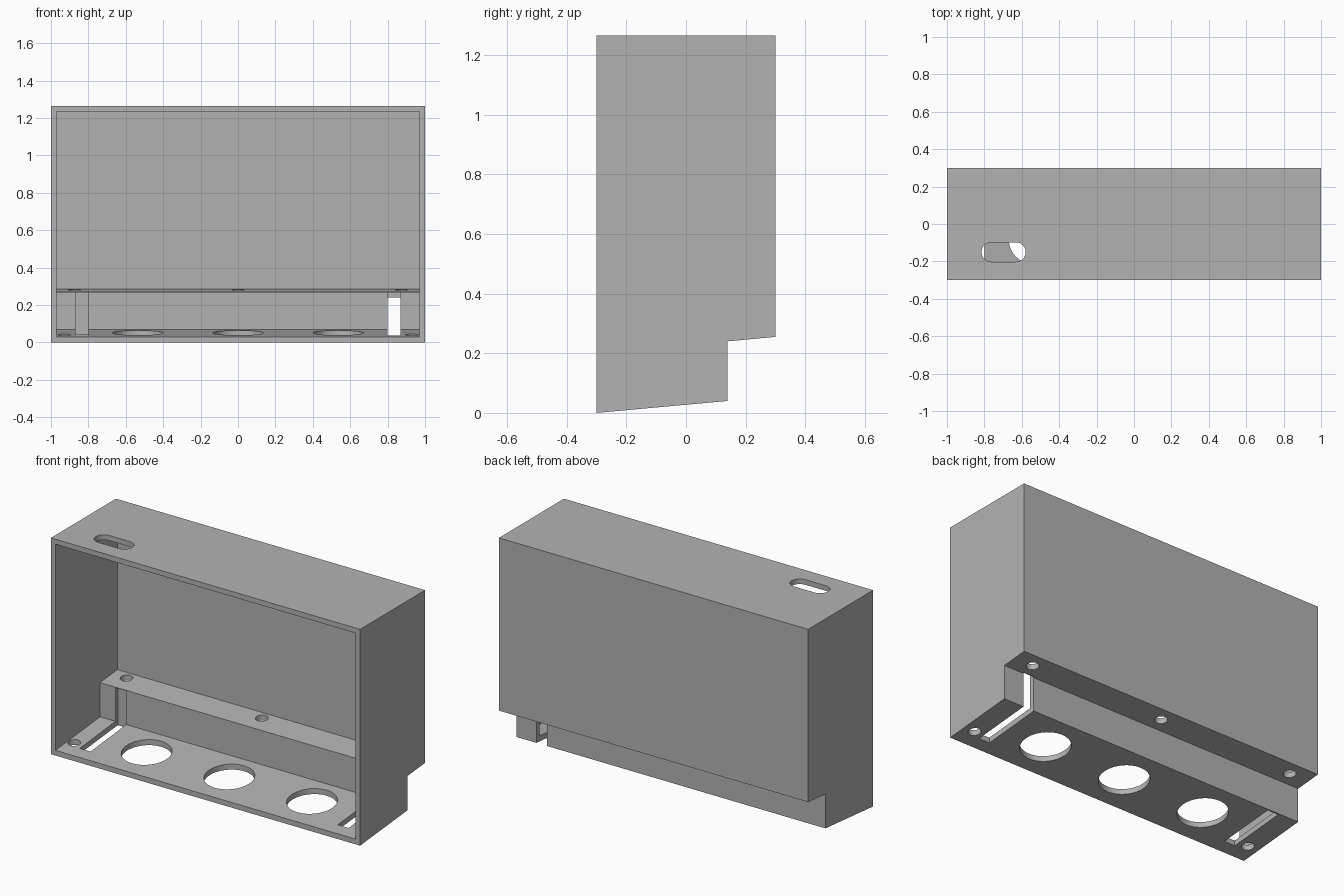
import bpy, bmesh, math

if "Cube" in bpy.data.objects:
    bpy.data.objects.remove(bpy.data.objects["Cube"], do_unlink=True)

grey = bpy.data.materials.new("mid_grey")
grey.use_nodes = True
colour = (0.45, 0.45, 0.45, 1)
grey.diffuse_color = colour
grey.node_tree.nodes["Principled BSDF"].inputs["Base Color"].default_value = colour

T = 0.03                     # wall thickness
TOP = 1.265                  # overall height
SLOPE = 0.09                 # rise of the tilted floor and ledge


def prism(name, points, axis, start, end):
    """Extrude a closed outline along x (points are y, z) or z (points are x, y)."""
    bm = bmesh.new()
    place = (lambda p: (start, *p)) if axis == "x" else (lambda p: (*p, start))
    face = bm.faces.new([bm.verts.new(place(p)) for p in points])
    new = bmesh.ops.extrude_face_region(bm, geom=[face])["geom"]
    offset = (end - start, 0, 0) if axis == "x" else (0, 0, end - start)
    bmesh.ops.translate(bm, vec=offset, verts=[g for g in new if isinstance(g, bmesh.types.BMVert)])
    bmesh.ops.recalc_face_normals(bm, faces=bm.faces)
    mesh = bpy.data.meshes.new(name)
    bm.to_mesh(mesh)
    bm.free()
    mesh.materials.append(grey)
    obj = bpy.data.objects.new(name, mesh)
    bpy.context.collection.objects.link(obj)
    return obj


def rounded(x, y, r, half=0.0, n=24):
    """Circle outline, stretched sideways by half into a slot."""
    pts = []
    for side, first in ((1, -90), (-1, 90)):
        for i in range(n + (1 if half else 0)):
            a = math.radians(first + 180 * i / n)
            pts.append((x + side * half + r * math.cos(a), y + r * math.sin(a)))
    return pts


def box(x0, x1, y0, y1):
    return [(x0, y0), (x1, y0), (x1, y1), (x0, y1)]


# Stepped housing
housing = prism("housing", [(-0.3, 0), (0.14, 0.04), (0.14, 0.24), (0.3, 0.255),
                            (0.3, TOP), (-0.3, TOP)], "x", -1, 1)

# Hollow interior, open at the front
cutters = [prism("interior_cutter",
                 [(-0.4, T - SLOPE * 0.1), (0.14 - T, 0.04 + T), (0.14 - T, 0.24 + T),
                  (0.3 - T, 0.255 + T), (0.3 - T, TOP - T), (-0.4, TOP - T)],
                 "x", -1 + T, 1 - T)]

# Three large openings in the floor
for x in (-0.535, 0, 0.535):
    cutters.append(prism("large_hole_cutter", rounded(x, -0.08, 0.135), "z", -0.1, 0.15))

# Screw holes in the floor corners and along the ledge
for x in (-0.93, 0.93):
    cutters.append(prism("floor_screw_cutter", rounded(x, -0.185, 0.034, n=12), "z", -0.1, 0.15))
for x in (-0.875, 0, 0.875):
    cutters.append(prism("ledge_screw_cutter", rounded(x, 0.22, 0.034, n=12), "z", 0.2, 0.35))

# Narrow slots: one breaks through the step wall, the other leaves a thin skin
cutters.append(prism("open_slot_cutter", box(0.8, 0.87, -0.22, 0.145), "z", -0.1, 0.268))
cutters.append(prism("blind_slot_cutter", box(-0.87, -0.8, -0.22, 0.132), "z", -0.1, 0.268))

# Cable slot in the top
cutters.append(prism("cable_slot_cutter", rounded(-0.697, -0.15, 0.052, 0.066, 12), "z", 1.15, 1.35))

for c in cutters:
    mod = housing.modifiers.new(c.name, "BOOLEAN")
    mod.operation = "DIFFERENCE"
    mod.solver = "EXACT"
    mod.object = c

# Bake the cuts, then remove the cutters
deps = bpy.context.evaluated_depsgraph_get()
baked = bpy.data.meshes.new_from_object(housing.evaluated_get(deps))
housing.modifiers.clear()
housing.data = baked
for c in cutters:
    bpy.data.objects.remove(c, do_unlink=True)

bpy.ops.object.select_all(action="DESELECT")
housing.select_set(True)
bpy.context.view_layer.objects.active = housing
bpy.ops.object.shade_smooth_by_angle(angle=math.radians(30))
